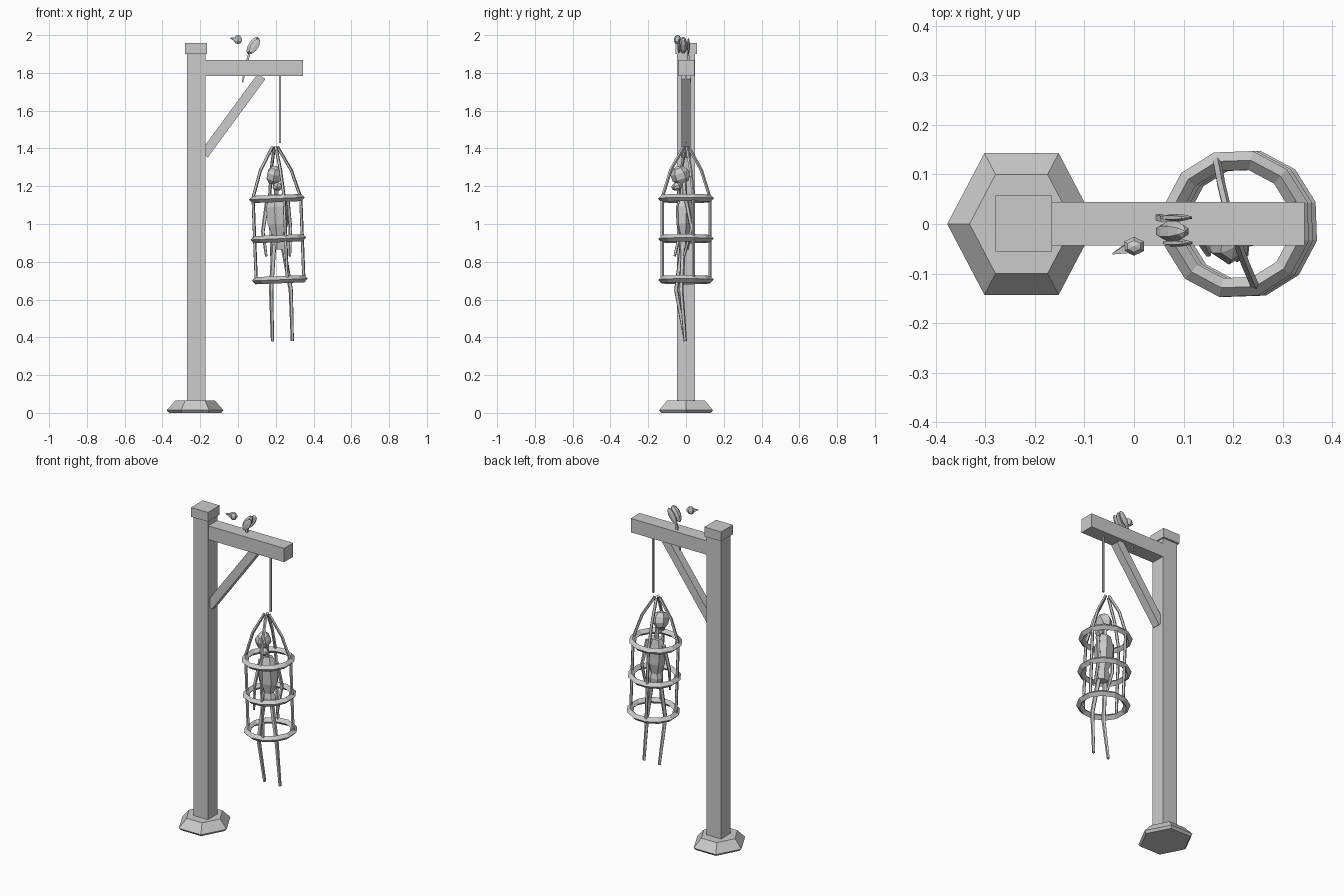
import bpy, bmesh
from math import cos, sin, pi, radians
from mathutils import Matrix, Vector, Euler

cube = bpy.data.objects.get("Cube")
if cube:
    bpy.data.objects.remove(cube)

grey = bpy.data.materials.new("plain grey")
grey.use_nodes = True
GREY = (0.6, 0.6, 0.6, 1)
grey.diffuse_color = GREY
grey.node_tree.nodes["Principled BSDF"].inputs["Base Color"].default_value = GREY


def finish(name, bm):
    bmesh.ops.recalc_face_normals(bm, faces=bm.faces)
    mesh = bpy.data.meshes.new(name)
    bm.to_mesh(mesh)
    bm.free()
    mesh.materials.append(grey)
    ob = bpy.data.objects.new(name, mesh)
    bpy.context.collection.objects.link(ob)
    return ob


def box(name, lo, hi):
    bm = bmesh.new()
    lo, hi = Vector(lo), Vector(hi)
    size = Matrix.Diagonal((*(hi - lo), 1))
    bmesh.ops.create_cube(bm, size=1, matrix=Matrix.Translation((lo + hi) / 2) @ size)
    return finish(name, bm)


def tube(name, points, radii, sides=5, flat=1.0):
    """Sweep a small polygon along a path, with a radius for each point."""
    bm = bmesh.new()
    pts = [Vector(p) for p in points]
    rings = []
    for i, p in enumerate(pts):
        d = (pts[min(i + 1, len(pts) - 1)] - pts[max(i - 1, 0)]).normalized()
        ref = Vector((0, 1, 0)) if abs(d.y) < 0.9 else Vector((1, 0, 0))
        u = d.cross(ref).normalized()
        v = d.cross(u)
        r = radii[i]
        rings.append([bm.verts.new(p + u * r * cos(2 * pi * k / sides + pi / 4)
                                   + v * r * flat * sin(2 * pi * k / sides + pi / 4))
                      for k in range(sides)])
    for a, b in zip(rings, rings[1:]):
        for k in range(sides):
            n = (k + 1) % sides
            bm.faces.new((a[k], a[n], b[n], b[k]))
    bm.faces.new(rings[0])
    bm.faces.new(rings[-1])
    return finish(name, bm)


def blob(name, center, size, turn=(0, 0, 0), segs=6, rings=5):
    bm = bmesh.new()
    rot = Euler([radians(a) for a in turn]).to_matrix().to_4x4()
    bmesh.ops.create_uvsphere(bm, u_segments=segs, v_segments=rings, radius=1,
                              matrix=Matrix.Translation(center) @ rot @ Matrix.Diagonal((*size, 1)))
    return finish(name, bm)


# Stone footing: six-sided, tapered
bm = bmesh.new()
loops = [[bm.verts.new((-0.227 + r * cos(k * pi / 3), r * sin(k * pi / 3) * 1.1, z))
          for k in range(6)] for r, z in ((0.138, 0), (0.15, 0.014), (0.105, 0.065))]
for a, b in zip(loops, loops[1:]):
    for k in range(6):
        n = (k + 1) % 6
        bm.faces.new((a[k], a[n], b[n], b[k]))
bm.faces.new(loops[0])
bm.faces.new(loops[-1])
finish("footing", bm)

# Timber frame
box("post", (-0.271, -0.047, 0.04), (-0.172, 0.047, 1.91))
box("post_cap", (-0.28, -0.056, 1.9), (-0.165, 0.058, 1.957))
box("beam", (-0.175, -0.043, 1.783), (0.344, 0.044, 1.868))
tube("brace", [(-0.18, 0, 1.367), (0.125, 0, 1.782)], [0.035, 0.035], sides=4)

# Rope
tube("rope", [(0.222, 0, 1.79), (0.222, 0, 1.43)], [0.008, 0.008], sides=4)


# Cage, leaning slightly
def axis(z):
    return 0.206 + (1.13 - z) * 0.038


SEGS = 12
for name, z in (("upper_ring", 1.135), ("middle_ring", 0.922), ("lower_ring", 0.705)):
    bm = bmesh.new()
    section = ((0.151, 0), (0.132, 0.019), (0.112, 0), (0.132, -0.019))
    hoop = []
    for k in range(SEGS):
        a = 2 * pi * k / SEGS + radians(17)
        hoop.append([bm.verts.new((axis(z) + r * cos(a), r * sin(a), z + h + r * cos(a) * 0.04))
                     for r, h in section])
    for k in range(SEGS):
        a, b = hoop[k], hoop[(k + 1) % SEGS]
        for j in range(4):
            m = (j + 1) % 4
            bm.faces.new((a[j], a[m], b[m], b[j]))
    finish(name, bm)

for i in range(4):
    a = radians(17 + 90 * i)
    path = [(axis(z) + r * cos(a), r * sin(a), z)
            for r, z in ((0.132, 0.7), (0.132, 1.14), (0.085, 1.285), (0.014, 1.408))]
    tube(f"cage_bar_{i + 1}", path, [0.009] * 4, sides=5)

# Captive's bones
blob("skull", (0.192, -0.03, 1.258), (0.045, 0.052, 0.052), (20, 10, 0))
blob("jaw", (0.208, -0.048, 1.198), (0.028, 0.03, 0.022), (15, 10, 0))
tube("neck", [(0.2, -0.01, 1.23), (0.205, -0.005, 1.13)], [0.013, 0.013])
tube("torso", [(0.205, -0.005, 1.155), (0.208, -0.01, 1.09), (0.212, -0.01, 1.0),
               (0.215, -0.01, 0.93)], [0.035, 0.06, 0.056, 0.03], sides=6, flat=0.75)
tube("pelvis", [(0.215, -0.01, 0.95), (0.217, -0.01, 0.91), (0.218, -0.01, 0.865)],
     [0.03, 0.045, 0.038], sides=6, flat=0.7)
tube("right_arm", [(0.155, -0.005, 1.12), (0.132, -0.03, 0.96), (0.15, -0.06, 0.83)],
     [0.012, 0.01, 0.007])
tube("left_arm", [(0.262, 0.0, 1.13), (0.278, 0.03, 0.98), (0.275, -0.01, 0.83)],
     [0.012, 0.01, 0.007])
tube("right_leg", [(0.19, -0.02, 0.89), (0.176, -0.052, 0.65), (0.183, -0.003, 0.38)],
     [0.014, 0.012, 0.009])
tube("left_leg", [(0.238, -0.015, 0.89), (0.28, -0.025, 0.65), (0.288, -0.004, 0.38)],
     [0.014, 0.012, 0.009])

# Perched bird
tilt = (0, 32, 0)
blob("bird_body", (0.077, -0.015, 1.946), (0.024, 0.022, 0.052), tilt)
blob("right_wing", (0.085, 0.013, 1.942), (0.024, 0.008, 0.05), tilt)
blob("left_wing", (0.088, -0.038, 1.942), (0.024, 0.008, 0.045), tilt)
tube("bird_tail", [(0.06, 0.01, 1.905), (0.038, 0.018, 1.82), (0.024, 0.022, 1.75)],
     [0.008, 0.009, 0.005], sides=4)
blob("bird_head", (0.0, -0.045, 1.976), (0.025, 0.02, 0.024))
tube("bird_beak", [(-0.015, -0.05, 1.978), (-0.043, -0.06, 1.984)], [0.013, 0.002], sides=4)
